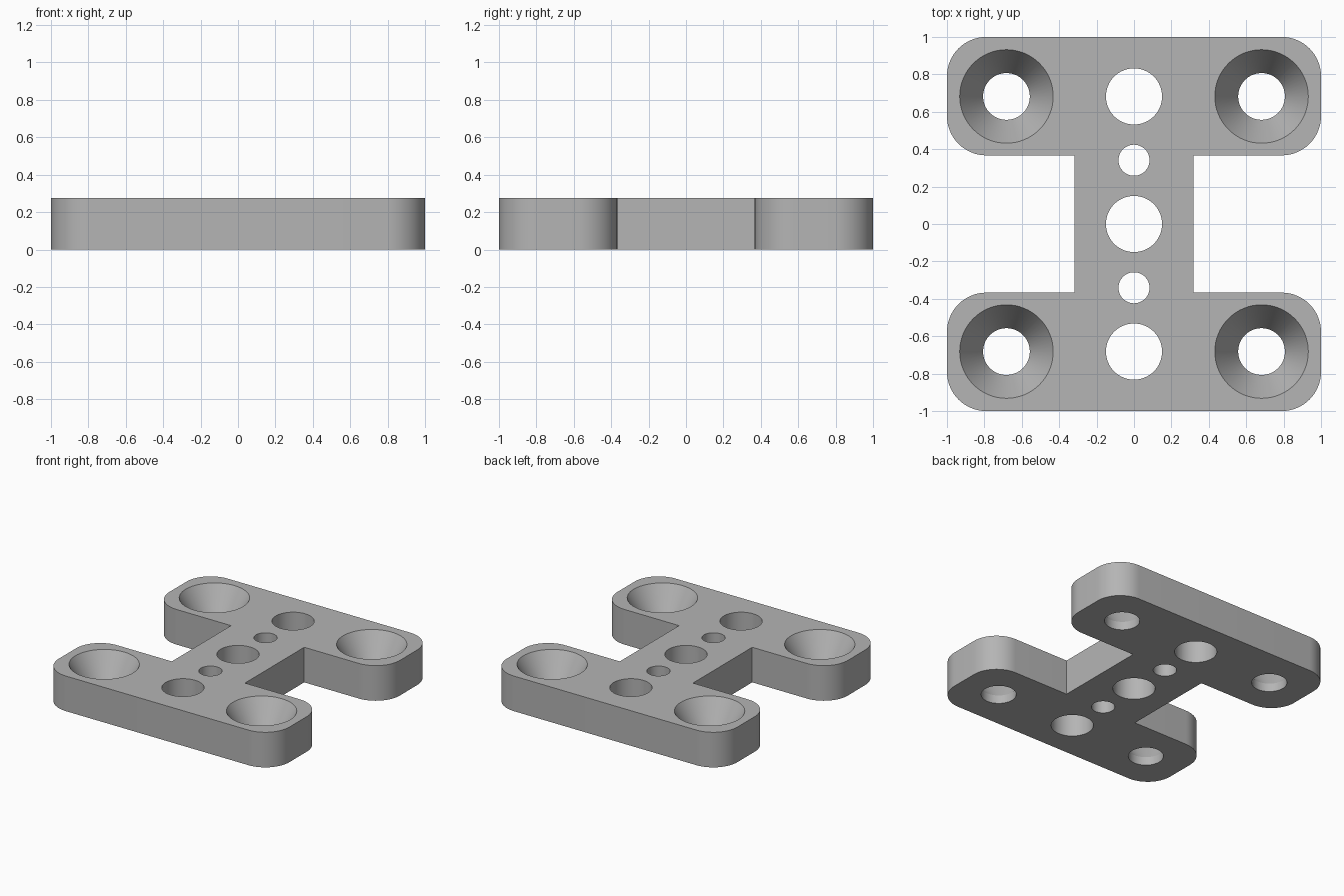
import bpy, bmesh, math

cube = bpy.data.objects.get("Cube")
if cube:
    bpy.data.objects.remove(cube, do_unlink=True)

HEIGHT = 0.275
WAIST = 0.317        # half width of the middle bar
ARM = 0.367          # inner edge of the end arms
RADIUS = 0.21        # rounded arm corners
PITCH = 0.682        # spacing of the main hole rows

grey = bpy.data.materials.new("plain grey")
grey.use_nodes = True
colour = (0.46, 0.46, 0.46, 1)
grey.diffuse_color = colour
grey.node_tree.nodes["Principled BSDF"].inputs["Base Color"].default_value = colour


def make_object(name, bm):
    bmesh.ops.recalc_face_normals(bm, faces=bm.faces)
    mesh = bpy.data.meshes.new(name)
    bm.to_mesh(mesh)
    bm.free()
    mesh.materials.append(grey)
    obj = bpy.data.objects.new(name, mesh)
    bpy.context.collection.objects.link(obj)
    return obj


def corner(cx, cy, start, steps=16):
    """Quarter circle, counter-clockwise from the start angle."""
    angles = [math.radians(start + 90 * i / steps) for i in range(steps + 1)]
    return [(cx + RADIUS * math.cos(a), cy + RADIUS * math.sin(a)) for a in angles]


def add_cutter(bm, x, y, profile, sides=64):
    """Solid turned from (radius, height) pairs, capped at both ends."""
    rings = []
    for r, z in profile:
        rings.append([bm.verts.new((x + r * math.cos(math.tau * i / sides),
                                    y + r * math.sin(math.tau * i / sides), z))
                      for i in range(sides)])
    for low, high in zip(rings, rings[1:]):
        for i in range(sides):
            j = (i + 1) % sides
            bm.faces.new((low[i], low[j], high[j], high[i]))
    bm.faces.new(rings[0][::-1])
    bm.faces.new(rings[-1])


# H-shaped plate: half the outline, turned half a circle for the other half
half = [(WAIST, ARM)]
half += corner(1 - RADIUS, ARM + RADIUS, -90)
half += corner(1 - RADIUS, 1 - RADIUS, 0)
half += corner(RADIUS - 1, 1 - RADIUS, 90)
half += corner(RADIUS - 1, ARM + RADIUS, 180)
half += [(-WAIST, ARM)]
outline = half + [(-x, -y) for x, y in half]

bm = bmesh.new()
base = bm.faces.new([bm.verts.new((x, y, 0)) for x, y in outline])
top = bmesh.ops.extrude_face_region(bm, geom=[base])
bmesh.ops.translate(bm, vec=(0, 0, HEIGHT),
                    verts=[v for v in top["geom"] if isinstance(v, bmesh.types.BMVert)])
plate = make_object("mounting_plate", bm)

# Countersunk corner holes and the row of plain holes along the middle
bm = bmesh.new()
sink = [(0.125, -0.1), (0.125, 0.065), (0.25, HEIGHT), (0.25, HEIGHT + 0.1)]
for x in (-PITCH, PITCH):
    for y in (-PITCH, PITCH):
        add_cutter(bm, x, y, sink)
for i in range(-2, 3):
    r = 0.083 if i % 2 else 0.15
    add_cutter(bm, 0, i * PITCH / 2, [(r, -0.1), (r, HEIGHT + 0.1)])
cutter = make_object("hole_cutter", bm)
cutter.hide_render = True

# Cut the holes, then drop the cutter
bpy.ops.object.select_all(action="DESELECT")
plate.select_set(True)
bpy.context.view_layer.objects.active = plate
cut = plate.modifiers.new("holes", "BOOLEAN")
cut.operation = "DIFFERENCE"
cut.solver = "EXACT"
cut.object = cutter
bpy.ops.object.modifier_apply(modifier=cut.name)
bpy.data.objects.remove(cutter, do_unlink=True)

bpy.ops.object.shade_smooth_by_angle(angle=math.radians(25))
